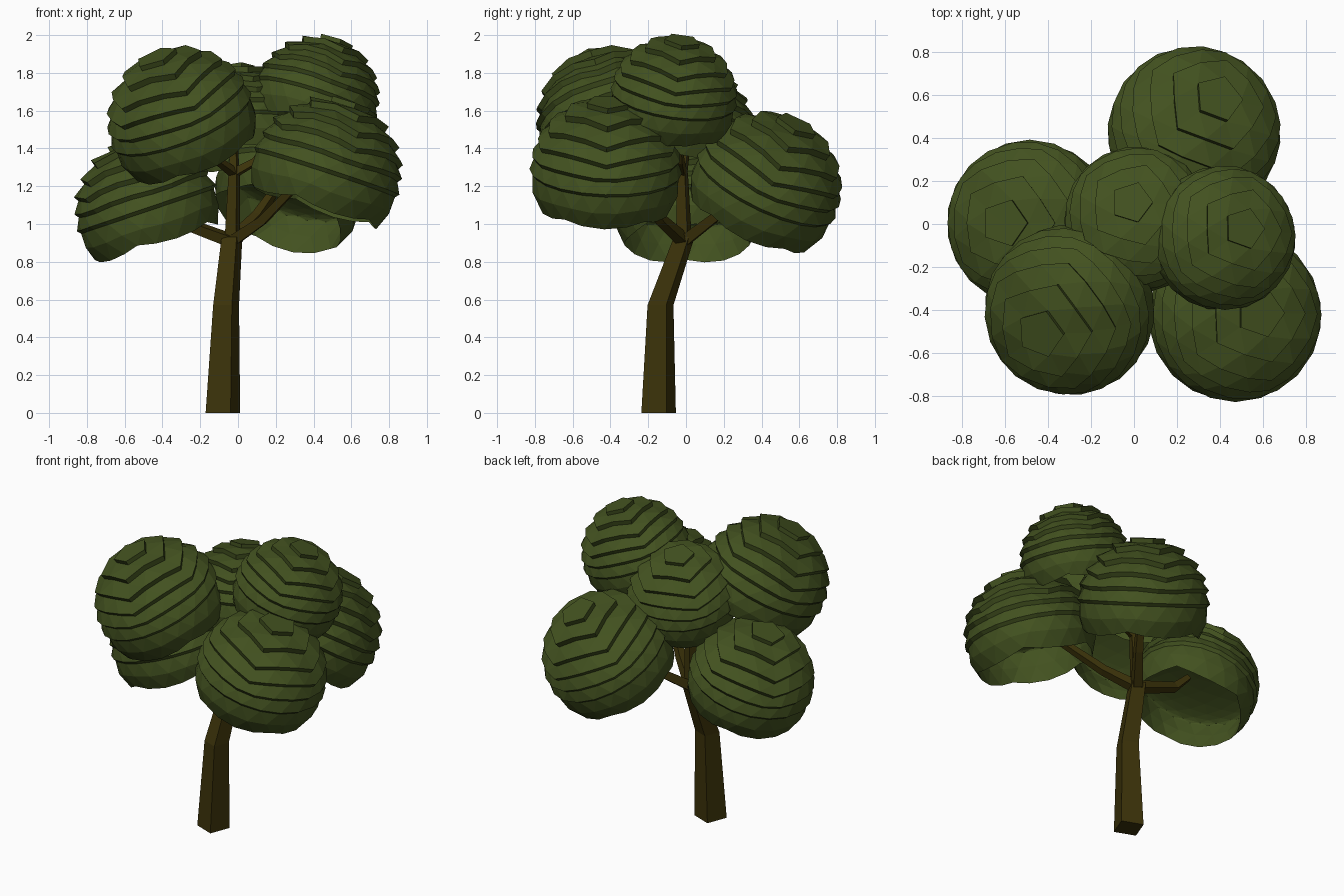
import bpy, bmesh, math
from mathutils import Vector, Quaternion

if "Cube" in bpy.data.objects:
    bpy.data.objects.remove(bpy.data.objects["Cube"])


def material(name, rgb):
    m = bpy.data.materials.new(name)
    m.diffuse_color = (*rgb, 1)
    m.use_nodes = True
    m.node_tree.nodes["Principled BSDF"].inputs["Base Color"].default_value = m.diffuse_color
    return m


LEAF = material("leaf green", (0.055, 0.083, 0.014))
BARK = material("bark brown", (0.045, 0.033, 0.003))


def finish(bm, name, mat):
    mesh = bpy.data.meshes.new(name)
    bm.to_mesh(mesh)
    bm.free()
    mesh.materials.append(mat)
    ob = bpy.data.objects.new(name, mesh)
    bpy.context.collection.objects.link(ob)
    return ob


def limb(name, stations, level=False):
    """Square-section tapered limb through (x, y, z, radius) stations."""
    bm = bmesh.new()
    pts = [Vector(s[:3]) for s in stations]
    rings = []
    for i, p in enumerate(pts):
        d = pts[min(i + 1, len(pts) - 1)] - pts[max(i - 1, 0)]
        q = Quaternion() if level else Vector((0, 0, 1)).rotation_difference(d)
        ring = []
        for k in range(4):
            a = math.radians(24 + 90 * k)
            r = stations[i][3]
            ring.append(bm.verts.new(p + q @ Vector((r * math.cos(a), r * math.sin(a), 0))))
        rings.append(ring)
    for lo, hi in zip(rings, rings[1:]):
        for k in range(4):
            bm.faces.new((lo[k], lo[(k + 1) % 4], hi[(k + 1) % 4], hi[k]))
    bm.faces.new(rings[0][::-1])
    bm.faces.new(rings[-1])
    return finish(bm, name, BARK)


def leaf_clump(name, centre, radius, lean):
    """Hollow ball of overlapping leaf tiers, open below, leaning outward."""
    src = bmesh.new()
    bmesh.ops.create_icosphere(src, subdivisions=3, radius=1)
    # tier number of each vertex = edge steps from the top
    top = max(src.verts, key=lambda v: v.co.z)
    tier, queue = {top: 0}, [top]
    for v in queue:
        for e in v.link_edges:
            w = e.other_vert(v)
            if w not in tier:
                tier[w] = tier[v] + 1
                queue.append(w)
    # widen the upper tiers a little
    for v in src.verts:
        t = math.acos(max(-1, min(1, v.co.z)))
        if 0.01 < t < math.pi / 2:
            s = t + 0.09 * math.sin(2 * t)
            flat = Vector((v.co.x, v.co.y, 0)).normalized() * math.sin(s)
            v.co = (flat.x, flat.y, math.cos(s))
    axis = Vector((lean[0], lean[1], math.sqrt(1 - lean[0] ** 2 - lean[1] ** 2)))
    turn = Vector((0, 0, 1)).rotation_difference(axis)
    last = 8
    bm, made = bmesh.new(), {}

    def vert(v, layer):
        if tier[v] == last:
            layer = "out"
        key = (v, layer)
        if key not in made:
            p = v.co.copy()
            if layer == "out":
                p *= 1.01
            elif layer == "in":       # tucked under the tier above
                p = p * 0.965 - Vector((0, 0, (0, 0.03)[tier[v]] if tier[v] < 2 else 0.05))
            else:                     # shallow inner ceiling
                p *= 0.92
                p.z *= 0.15 if p.z > 0 else 1
            made[key] = bm.verts.new(Vector(centre) + turn @ (p * radius))
        return made[key]

    for f in src.faces:
        k = min(tier[v] for v in f.verts)
        if max(tier[v] for v in f.verts) > last or k >= last:
            continue
        # outer tier flares toward its lower edge; lining stays smooth
        bm.faces.new([vert(v, "out" if tier[v] > k or k == 7 else "in") for v in f.verts])
        bm.faces.new([vert(v, "lining") for v in reversed(f.verts)])
        # ledge under each tier
        for loop in f.loops:
            a, b = loop.vert, loop.link_loop_next.vert
            if tier[a] == tier[b] == k + 1 and k + 1 < 7:
                bm.faces.new((vert(b, "out"), vert(a, "out"), vert(a, "in"), vert(b, "in")))
    src.free()
    return finish(bm, name, LEAF)


# trunk with a bend
limb("trunk", [(-0.08, -0.145, 0, 0.1), (-0.063, -0.135, 0.57, 0.075),
               (-0.032, -0.01, 0.93, 0.06)], level=True)

# branches from the main fork and the upper fork
fork = (-0.03, -0.01, 0.91)
upper = (-0.02, -0.02, 1.27)
limb("upper_stem", [(*fork, 0.045), (*upper, 0.033)])
for name, start, r0, bend, end in [
    ("left_branch", fork, 0.042, (-0.33, -0.01, 1.02), (-0.43, 0.0, 1.12)),
    ("back_branch", fork, 0.042, (0.1, 0.16, 1.04), (0.24, 0.36, 1.24)),
    ("front_right_branch", fork, 0.042, (0.13, -0.13, 1.02), (0.42, -0.38, 1.32)),
    ("front_left_twig", upper, 0.03, (-0.1, -0.1, 1.33), (-0.25, -0.33, 1.55)),
    ("right_twig", upper, 0.03, (0.09, -0.03, 1.33), (0.36, -0.05, 1.66)),
    ("top_twig", upper, 0.03, (-0.02, 0.0, 1.4), (0.0, 0.03, 1.53)),
]:
    limb(name, [(*start, r0), (*bend, r0 * 0.8), (*end, r0 * 0.55)])

# leaf clumps: centre, radius, outward lean
for name, centre, radius, lean in [
    ("back_leaves", (0.28, 0.425, 1.2), 0.4, (0.3, 0.42)),
    ("left_leaves", (-0.485, 0.005, 1.085), 0.384, (-0.32, 0.0)),
    ("front_left_leaves", (-0.3, -0.4, 1.55), 0.394, (-0.36, -0.29)),
    ("top_leaves", (0.015, 0.02, 1.515), 0.338, (-0.08, 0.25)),
    ("right_leaves", (0.415, -0.065, 1.67), 0.335, (0.31, 0.14)),
    ("front_right_leaves", (0.47, -0.425, 1.28), 0.4, (0.31, 0.03)),
]:
    leaf_clump(name, centre, radius, lean)
